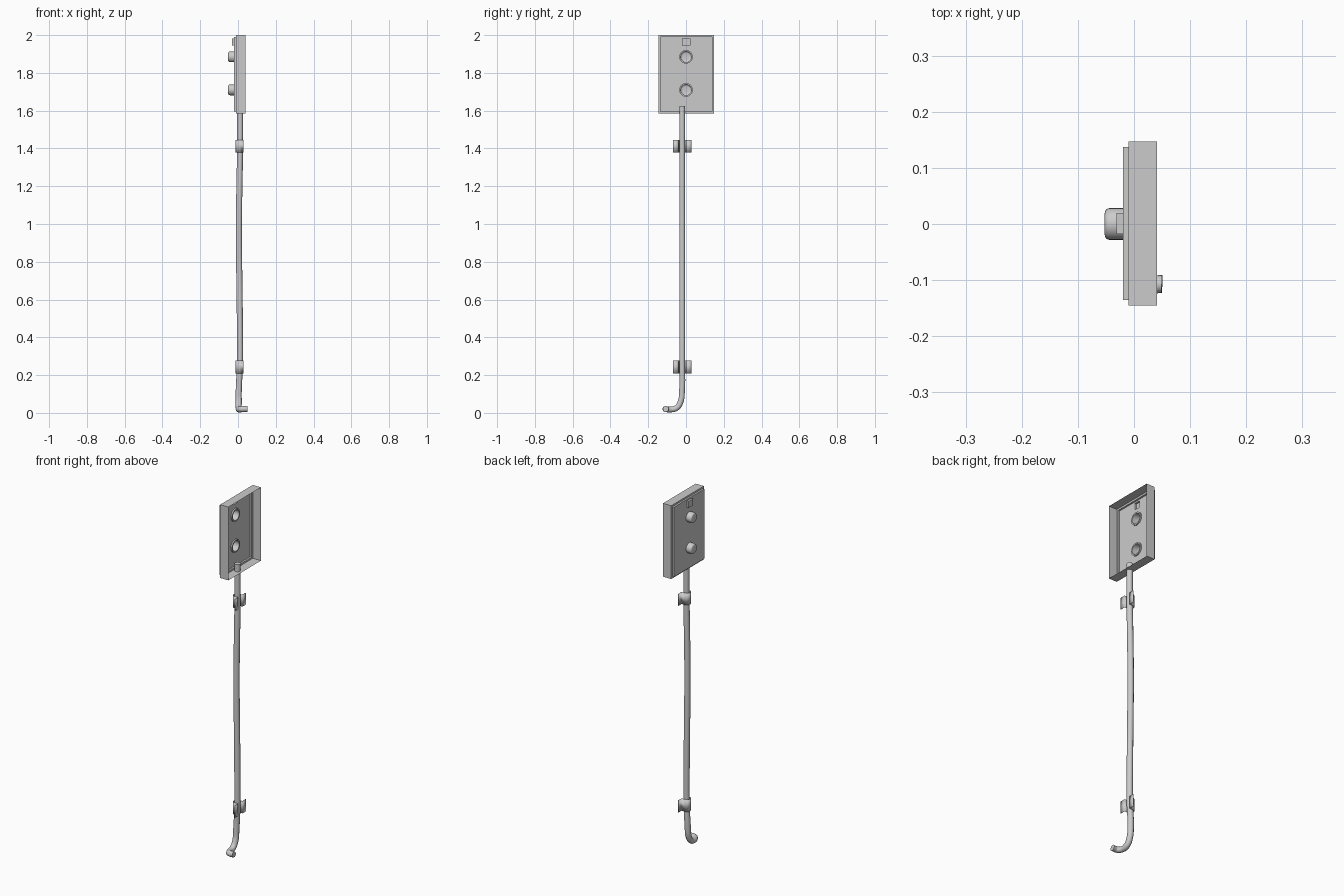
import bpy, bmesh, math

if "Cube" in bpy.data.objects:
    bpy.data.objects.remove(bpy.data.objects["Cube"])

PLATE_X, RIM_X, BACK_X = -0.02, -0.01, 0.041
BUTTONS = (1.885, 1.71)
HOLE_R, SIDES = 0.0285, 24


def finish(name, bm, smooth=True):
    me = bpy.data.meshes.new(name)
    bm.to_mesh(me)
    bm.free()
    ob = bpy.data.objects.new(name, me)
    bpy.context.collection.objects.link(ob)
    bpy.ops.object.select_all(action='DESELECT')
    ob.select_set(True)
    bpy.context.view_layer.objects.active = ob
    if smooth:
        bpy.ops.object.shade_smooth_by_angle(angle=math.radians(35))
    return ob


def rect(y0, y1, z0, z1):
    return [(y0, z0), (y1, z0), (y1, z1), (y0, z1)]


def circle(r, z, n=SIDES):
    return [(r * math.cos(2 * math.pi * i / n), z + r * math.sin(2 * math.pi * i / n))
            for i in range(n)]


def ring(bm, x, pts):
    return [bm.verts.new((x, y, z)) for y, z in pts]


def skin(bm, rings, cap=False):
    for a, b in zip(rings, rings[1:]):
        n = len(a)
        for i in range(n):
            j = (i + 1) % n
            bm.faces.new((a[i], b[i], b[j], a[j]))
    if cap:
        bm.faces.new(rings[-1])
    bmesh.ops.recalc_face_normals(bm, faces=bm.faces)


# Housing: open-backed shell with a stepped front plate, pierced for the controls
outer = rect(-0.145, 0.147, 1.585, 2.0)
inner = rect(-0.135, 0.137, 1.595, 1.99)
lamp = rect(-0.018, 0.02, 1.945, 1.982)
bm = bmesh.new()
rings = [ring(bm, BACK_X, outer), ring(bm, RIM_X, outer),
         ring(bm, RIM_X, inner), ring(bm, PLATE_X, inner)]
skin(bm, rings)
loops = [rings[-1]] + [ring(bm, PLATE_X, circle(HOLE_R, z)) for z in BUTTONS]
loops.append(ring(bm, PLATE_X, lamp))
edges = []
for loop in loops:
    for a, b in zip(loop, loop[1:] + loop[:1]):
        edges.append(bm.edges.get((a, b)) or bm.edges.new((a, b)))
bmesh.ops.triangle_fill(bm, edges=edges, use_beauty=True, normal=(-1, 0, 0))
bmesh.ops.recalc_face_normals(bm, faces=bm.faces)
finish("housing", bm, False)

# Small square indicator, hollow behind
bm = bmesh.new()
skin(bm, [ring(bm, PLATE_X, lamp), ring(bm, -0.031, lamp)], cap=True)
finish("indicator", bm, False)

# Push buttons: hollow caps with a retaining flange behind the plate
for i, z in enumerate(BUTTONS):
    bm = bmesh.new()
    profile = [(-0.0195, 0.036), (-0.012, 0.036), (-0.012, HOLE_R), (-0.043, HOLE_R),
               (-0.048, 0.027), (-0.051, 0.024), (-0.0522, 0.019)]
    skin(bm, [ring(bm, x, circle(r, z)) for x, r in profile], cap=True)
    finish(f"button_{i + 1}", bm)

# Conduit: slightly wavy pipe ending in a hook
path = [(0.011, -0.02, 1.625), (0.011, -0.02, 1.42), (0.005, -0.02, 1.0),
        (0.010, -0.02, 0.45), (0.010, -0.02, 0.25), (0.004, -0.021, 0.12),
        (0.004, -0.03, 0.055), (0.004, -0.052, 0.025), (0.007, -0.085, 0.018),
        (0.022, -0.106, 0.02), (0.05, -0.107, 0.021)]
cu = bpy.data.curves.new("conduit", 'CURVE')
cu.dimensions = '3D'
cu.bevel_depth = 0.016
cu.bevel_resolution = 3
cu.resolution_u = 5
cu.use_fill_caps = True
sp = cu.splines.new('BEZIER')
sp.bezier_points.add(len(path) - 1)
for p, co in zip(sp.bezier_points, path):
    p.co = co
    p.handle_left_type = p.handle_right_type = 'AUTO'
ob = bpy.data.objects.new("conduit", cu)
bpy.context.collection.objects.link(ob)
bpy.ops.object.select_all(action='DESELECT')
ob.select_set(True)
bpy.context.view_layer.objects.active = ob
bpy.ops.object.convert(target='MESH')
bpy.ops.object.shade_smooth_by_angle(angle=math.radians(40))

# Saddle clips: strap arched over the pipe with a flange on each side
R, CX, CY, WALL = 0.0195, 0.008, -0.02, 0.028
arc = [(CX - R * math.sin(math.pi * i / 10), CY - R * math.cos(math.pi * i / 10))
       for i in range(11)]
strap = [(WALL, -0.069), (WALL, CY - R)] + arc + [(WALL, CY + R), (WALL, 0.029)]
for name, z0, z1 in (("upper_clip", 1.378, 1.445), ("lower_clip", 0.208, 0.277)):
    bm = bmesh.new()
    lo = [bm.verts.new((x, y, z0)) for x, y in strap]
    hi = [bm.verts.new((x, y, z1)) for x, y in strap]
    for i in range(len(strap) - 1):
        bm.faces.new((lo[i], hi[i], hi[i + 1], lo[i + 1]))
    ob = finish(name, bm)
    mod = ob.modifiers.new("thickness", 'SOLIDIFY')
    mod.thickness = 0.002
    mod.offset = 0
